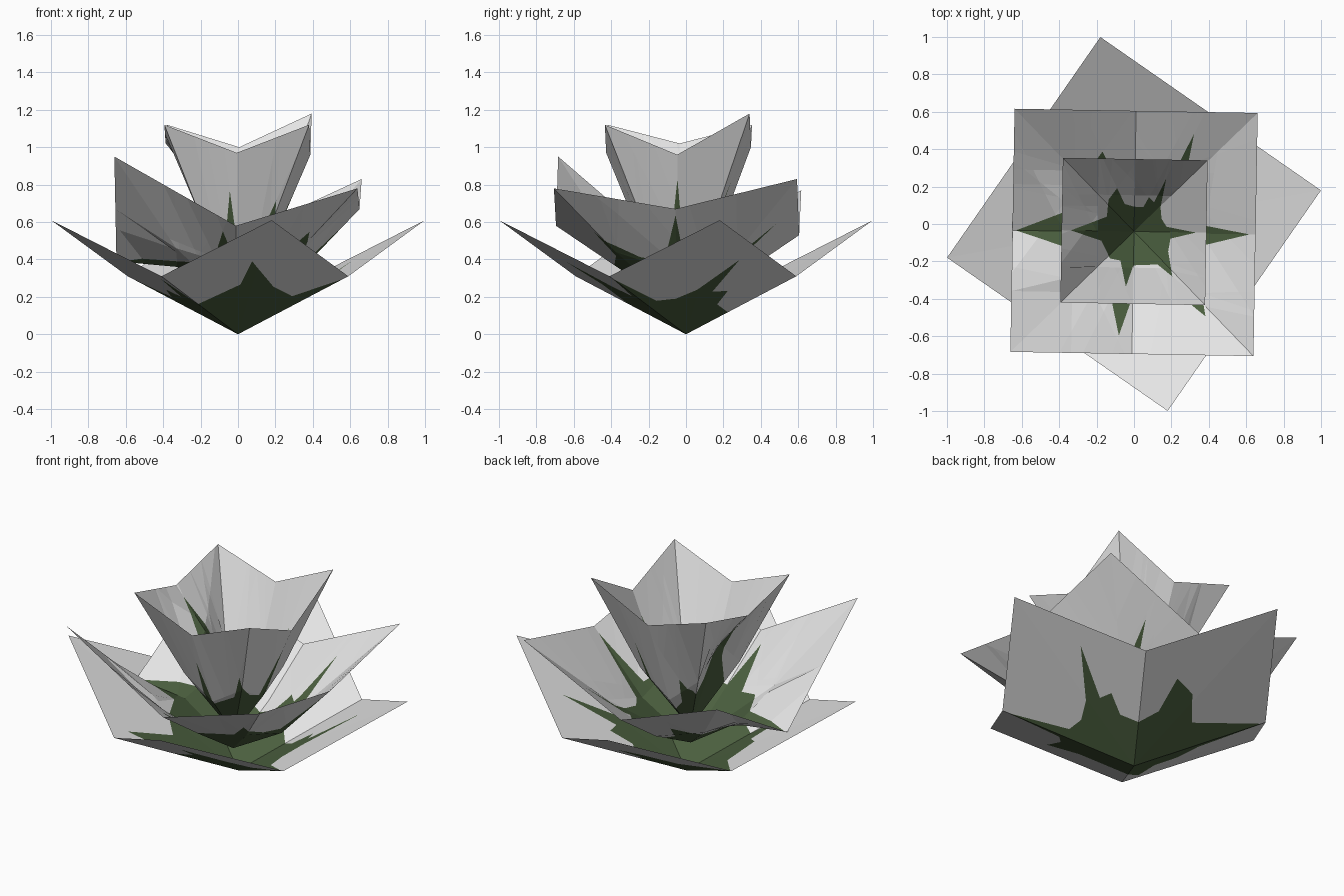
import bpy, bmesh, math
from mathutils import Vector

if "Cube" in bpy.data.objects:
    bpy.data.objects.remove(bpy.data.objects["Cube"])

def material(name, rgb):
    m = bpy.data.materials.new(name)
    m.diffuse_color = (*rgb, 1)
    m.use_nodes = True
    m.node_tree.nodes["Principled BSDF"].inputs["Base Color"].default_value = m.diffuse_color
    return m

white = material("petal_white", (0.78, 0.78, 0.78))
green = material("leaf_green", (0.07, 0.115, 0.049))

# outline of the spiky green heart, in flat petal-sheet space (-1..1)
HEART = [(.95, .0), (.5, .08), (.42, .2), (.4, .38), (.48, .82), (.3, .45), (.22, .53),
         (.14, .38), (0, .38), (-.15, .42), (-.27, .66), (-.4, .48), (-.42, .22),
         (-.97, .0), (-.5, -.15), (-.36, -.42), (-.2, -.45), (-.11, -.85), (0, -.52),
         (.37, -.5), (.6, -.68), (.53, -.3), (.56, -.1)]

def inside(x, y, outline):
    hit = False
    for (x1, y1), (x2, y2) in zip(outline, outline[1:] + outline[:1]):
        if (y1 > y) != (y2 > y) and x < x1 + (y - y1) * (x2 - x1) / (y2 - y1):
            hit = not hit
    return hit

def ring_height(ring, u, v):
    """Height on a square ring; ring = right, back right, back, ... counter-clockwise."""
    if u >= abs(v):
        t = v
    elif v >= abs(u):
        t = 2 - u
    elif -u >= abs(v):
        t = 4 - v
    else:
        t = 6 + u
    t %= 8
    i = int(t)
    f = t - i
    return ring[i % 8] * (1 - f) + ring[(i + 1) % 8] * f

def petal_layer(name, half, turn, centre_y, bottom, inner, rim, heart_scale=1):
    outline = [(x * heart_scale, y * heart_scale) for x, y in HEART]
    bm = bmesh.new()
    bmesh.ops.create_grid(bm, x_segments=4, y_segments=4, size=1)
    # cut the sheet along its diagonals and along the green outline
    cuts = [((0, 0), (1, 1)), ((0, 0), (1, -1))]
    cuts += list(zip(outline, outline[1:] + outline[:1]))
    for (x1, y1), (x2, y2) in cuts:
        bmesh.ops.bisect_plane(bm, geom=bm.verts[:] + bm.edges[:] + bm.faces[:], dist=1e-5,
                               plane_co=Vector((x1, y1, 0)),
                               plane_no=Vector((y1 - y2, x2 - x1, 0)).normalized())
    for f in bm.faces:
        c = f.calc_center_median()
        f.material_index = 1 if inside(c.x, c.y, outline) else 0
        f.smooth = False
    # fold the sheet up into a four-pointed cup
    a = math.radians(turn)
    for vert in bm.verts:
        u, v = vert.co.x, vert.co.y
        r = max(abs(u), abs(v))
        z = bottom
        if r > 1e-6:
            zi = ring_height(inner, u / r, v / r)
            zo = ring_height(rim, u / r, v / r)
            z = bottom + (zi - bottom) * r * 2 if r < .5 else zi + (zo - zi) * (r * 2 - 1)
        vert.co = (half * (u * math.cos(a) - v * math.sin(a)),
                   half * (u * math.sin(a) + v * math.cos(a)) + centre_y, z)
    me = bpy.data.meshes.new(name)
    bm.to_mesh(me)
    bm.free()
    me.materials.append(white)
    me.materials.append(green)
    ob = bpy.data.objects.new(name, me)
    bpy.context.collection.objects.link(ob)

# three stacked sheets of petals
petal_layer("outer_petals", .718, -34.8, 0, 0, [.155, .305] * 4, [.31, .61] * 4)
petal_layer("middle_petals", .65, -1, -.045, .15,
            [.33, .44, .31, .42, .36, .46, .36, .44],
            [.67, .83, .53, .77, .39, .95, .58, .78])
petal_layer("inner_petals", .387, -1, -.04, .24,
            [.51, .62, .48, .64, .80, .62, .50, .62],
            [.96, 1.18, 1.0, 1.12, 1.02, 1.12, .97, 1.12], .9)
